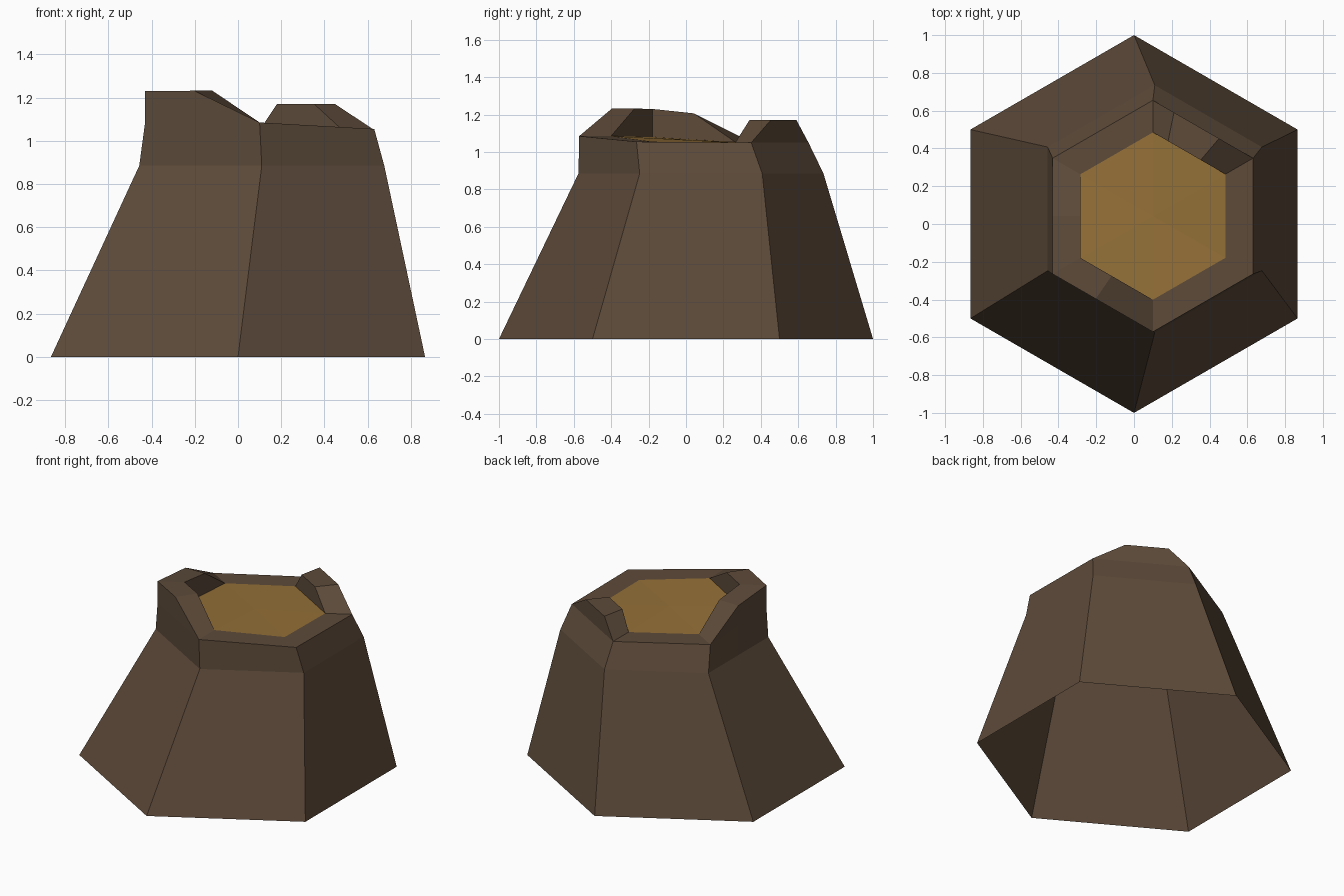
import bpy, bmesh, math
from mathutils import Vector

if "Cube" in bpy.data.objects:
    bpy.data.objects.remove(bpy.data.objects["Cube"])


def material(name, rgb):
    m = bpy.data.materials.new(name)
    m.diffuse_color = (*rgb, 1)
    m.use_nodes = True
    m.node_tree.nodes["Principled BSDF"].inputs["Base Color"].default_value = m.diffuse_color
    return m


bark = material("bark brown", (0.109, 0.069, 0.042))
wood = material("cut wood tan", (0.296, 0.162, 0.039))

# Stations round the hexagon: (corner + fraction of side, rim height of outcrop)
stations = [(0, 0), (1, 0), (1.5, 0.14), (2, 0.15), (2.43, 0.15),
            (3, 0), (4, 0), (5, 0), (5.34, 0.12), (5.79, 0.12)]
# Height of the slightly tilted cut at each hexagon corner, starting at the back
cut_z = [1.05, 1.053, 1.08, 1.085, 1.055, 1.05]


def hex_point(s, cx, cy, r):
    i, t = int(s), s - int(s)
    p = [Vector((cx + r * math.cos(math.radians(90 + 60 * k)),
                 cy + r * math.sin(math.radians(90 + 60 * k)))) for k in (i, i + 1)]
    return p[0].lerp(p[1], t)


def cut_height(s):
    i, t = int(s), s - int(s)
    return cut_z[i % 6] * (1 - t) + cut_z[(i + 1) % 6] * t


def ring(bm, cx, cy, r, z=None, raised=False):
    out = []
    for s, h in stations:
        p = hex_point(s, cx, cy, r)
        zz = z if z is not None else cut_height(s) + (h if raised else 0)
        out.append(bm.verts.new((p.x, p.y, zz)))
    return out


def finish(bm, name, mat):
    bmesh.ops.remove_doubles(bm, verts=bm.verts, dist=0.0005)
    me = bpy.data.meshes.new(name)
    bm.to_mesh(me)
    bm.free()
    me.materials.append(mat)
    bpy.context.collection.objects.link(bpy.data.objects.new(name, me))


# Bark shell: flared trunk, jagged rim and inner walls, open underneath
bm = bmesh.new()
rings = [ring(bm, 0, 0, 1.0, 0),
         ring(bm, 0.11, 0.08, 0.655, 0.885),
         ring(bm, 0.10, 0.042, 0.613),
         ring(bm, 0.10, 0.042, 0.613, raised=True),
         ring(bm, 0.10, 0.042, 0.443, raised=True),
         ring(bm, 0.10, 0.042, 0.443)]
n = len(stations)
for k, (a, b) in enumerate(zip(rings, rings[1:])):
    for i in range(n):
        j = (i + 1) % n
        # skip the vertical walls where the rim is not raised
        if k in (2, 4) and stations[i][1] == 0 and stations[j][1] == 0:
            continue
        bm.faces.new((a[i], a[j], b[j], b[i]))
finish(bm, "stump_bark", bark)

# Cut wood surface inside the rim
bm = bmesh.new()
edge = ring(bm, 0.10, 0.042, 0.443)
mid = bm.verts.new((0.10, 0.042, sum(cut_z) / 6))
for i in range(n):
    bm.faces.new((edge[i], edge[(i + 1) % n], mid))
finish(bm, "cut_surface", wood)
